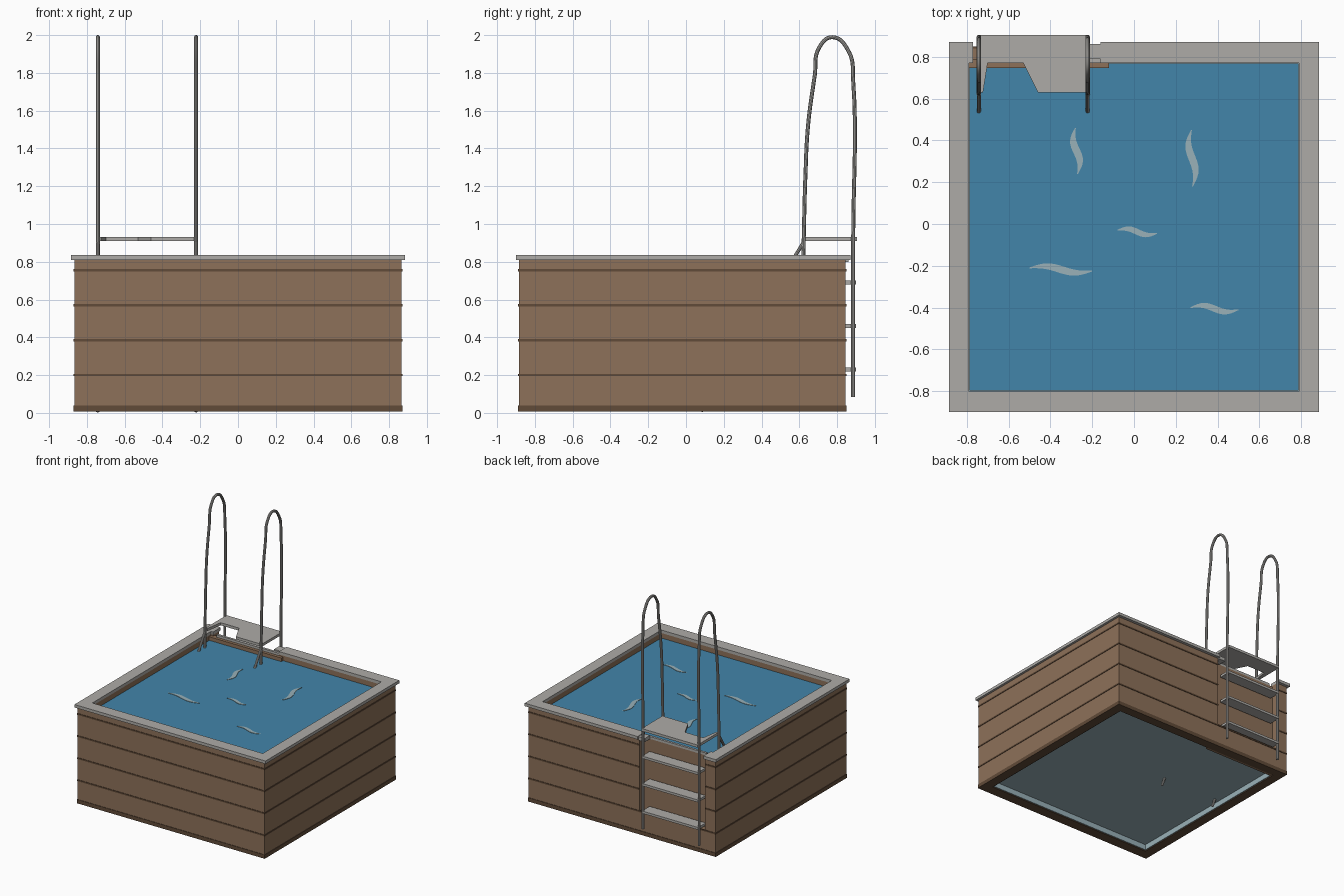
import bpy, bmesh, math
from mathutils import Vector

if "Cube" in bpy.data.objects:
    bpy.data.objects.remove(bpy.data.objects["Cube"], do_unlink=True)


def material(name, rgb):
    m = bpy.data.materials.new(name)
    m.use_nodes = True
    m.diffuse_color = (*rgb, 1)
    bsdf = m.node_tree.nodes["Principled BSDF"]
    bsdf.inputs["Base Color"].default_value = (*rgb, 1)
    bsdf.inputs["Roughness"].default_value = 0.6
    return m


wood = material("wood", (0.27, 0.165, 0.10))
dark_wood = material("dark wood", (0.12, 0.07, 0.04))
grey = material("grey metal", (0.42, 0.41, 0.39))
water_blue = material("water blue", (0.055, 0.235, 0.40))
pale_blue = material("pale blue", (0.32, 0.44, 0.48))


def finish(name, bm, mat):
    bmesh.ops.recalc_face_normals(bm, faces=bm.faces[:])
    mesh = bpy.data.meshes.new(name)
    bm.to_mesh(mesh)
    bm.free()
    mesh.materials.append(mat)
    ob = bpy.data.objects.new(name, mesh)
    bpy.context.collection.objects.link(ob)
    return ob


def boxes(name, mat, items):
    """One object from boxes given as (x0, x1, y0, y1, z0, z1)."""
    bm = bmesh.new()
    for x0, x1, y0, y1, z0, z1 in items:
        lo, hi = Vector((x0, y0, z0)), Vector((x1, y1, z1))
        for v in bmesh.ops.create_cube(bm, size=1)["verts"]:
            v.co = lo + Vector([(c + 0.5) * s for c, s in zip(v.co, hi - lo)])
    return finish(name, bm, mat)


def frame(outer, inner, z0, z1, gap=None):
    """Four bars around a rectangle, with an optional gap in the back bar."""
    x, f, b = outer
    ix, jf, jb = inner
    bars = [(-x, x, f, jf, z0, z1), (-x, -ix, jf, jb, z0, z1), (ix, x, jf, jb, z0, z1)]
    if gap:
        return bars + [(-x, gap[0], jb, b, z0, z1), (gap[1], x, jb, b, z0, z1)]
    return bars + [(-x, x, jb, b, z0, z1)]


def prism(name, mat, points, z0, z1):
    bm = bmesh.new()
    face = bm.faces.new([bm.verts.new((x, y, z0)) for x, y in points])
    top = bmesh.ops.extrude_face_region(bm, geom=[face])["geom"]
    for v in top:
        if isinstance(v, bmesh.types.BMVert):
            v.co.z = z1
    return finish(name, bm, mat)


def tube(name, mat, x, path, radius):
    """Smooth round tube through (y, z) points."""
    cu = bpy.data.curves.new(name, "CURVE")
    cu.dimensions = "3D"
    cu.bevel_depth, cu.bevel_resolution = radius, 3
    cu.resolution_u, cu.use_fill_caps = 8, True
    sp = cu.splines.new("BEZIER")
    sp.bezier_points.add(len(path) - 1)
    for p, (y, z) in zip(sp.bezier_points, path):
        p.co = (x, y, z)
        p.handle_left_type = p.handle_right_type = "AUTO"
    cu.materials.append(mat)
    ob = bpy.data.objects.new(name, cu)
    bpy.context.collection.objects.link(ob)
    bpy.ops.object.select_all(action="DESELECT")
    ob.select_set(True)
    bpy.context.view_layer.objects.active = ob
    bpy.ops.object.convert(target="MESH")
    bpy.ops.object.shade_smooth_by_angle()


# Tank walls, with a ladder recess in the back
GAP = (-0.77, -0.16)
OUT, INN = (0.866, -0.885, 0.845), (0.79, -0.80, 0.77)
boxes("tank_walls", wood, frame(OUT, INN, 0.012, 0.2) + frame(OUT, INN, 0.2, 0.81, GAP))
boxes("recess_panel", wood, [(-0.79, -0.12, 0.745, 0.79, 0.012, 0.80)])

# Dark bands between the planks and at the base
PROUD, SKIN = (0.87, -0.889, 0.849), (0.86, -0.88, 0.84)
boxes("base_trim", dark_wood, frame(PROUD, INN, 0.008, 0.04))
for i in range(4):
    z = 0.2 + 0.185 * i
    boxes("plank_seam", dark_wood, frame(PROUD, SKIN, z - 0.006, z + 0.006, GAP if i else None))

# Rim, with its ends beside the ladder
boxes("rim", grey, frame((0.885, -0.90, 0.87), INN, 0.81, 0.835, GAP))
boxes("recess_ledge", grey, [(-0.74, -0.16, 0.77, 0.79, 0.80, 0.82),
                             (-0.22, -0.16, 0.79, 0.86, 0.80, 0.83)])

# Liner, floor and water
boxes("liner_walls", pale_blue, frame(INN, (0.782, -0.792, 0.762), 0.014, 0.75))
boxes("floor", pale_blue, [(-0.785, 0.785, -0.795, 0.765, 0.06, 0.08)])
boxes("water", water_blue, [(-0.787, 0.787, -0.797, 0.767, 0.75, 0.77)])


# Tapered S-shaped ripples on the water
def ripple(start, end, sway, width, steps=14):
    a, b = Vector(start), Vector(end)
    side = Vector((a.y - b.y, b.x - a.x)).normalized()
    left, right = [], []
    for i in range(steps + 1):
        t = i / steps
        mid = a.lerp(b, t) + side * sway * math.sin(math.tau * t)
        half = side * (width / 2 * math.sin(math.pi * t) + 0.002)
        left.append(mid + half)
        right.append(mid - half)
    prism("ripple", pale_blue, left + right[::-1], 0.768, 0.773)


ripple((-0.28, 0.46), (-0.27, 0.24), -0.014, 0.034)
ripple((0.275, 0.45), (0.28, 0.18), -0.016, 0.034)
ripple((-0.08, -0.03), (0.11, -0.045), 0.011, 0.026)
ripple((-0.50, -0.21), (-0.20, -0.225), 0.012, 0.032)
ripple((0.27, -0.40), (0.50, -0.41), 0.013, 0.028)

# Ladder rails and the slanted legs inside the pool
RAILS = (-0.742, -0.222)
arch = [(0.885, 0.085), (0.885, 0.9), (0.885, 1.76), (0.863, 1.91), (0.775, 1.989),
        (0.703, 1.93), (0.682, 1.79), (0.646, 1.52), (0.632, 1.25), (0.625, 1.0), (0.62, 0.76)]
for x in RAILS:
    tube("ladder_rail", grey, x, arch, 0.011)
    tube("inner_leg", grey, x, [(0.08, 0.008), (0.62, 0.90)], 0.010)

# Treads outside and inside
boxes("outer_treads", grey, [(*RAILS, 0.80, 0.90, z - 0.01, z + 0.01) for z in (0.23, 0.46, 0.69)])
boxes("inner_treads", grey, [(*RAILS, 0.04 + 0.6 * z, 0.13 + 0.6 * z, z - 0.01, z + 0.01)
                             for z in (0.25, 0.5)])

# Top platform with an open notch toward the pool
prism("platform", grey, [(-0.74, 0.905), (-0.222, 0.905), (-0.222, 0.63), (-0.46, 0.63),
                         (-0.53, 0.77), (-0.70, 0.77), (-0.722, 0.63), (-0.74, 0.63)], 0.91, 0.932)
